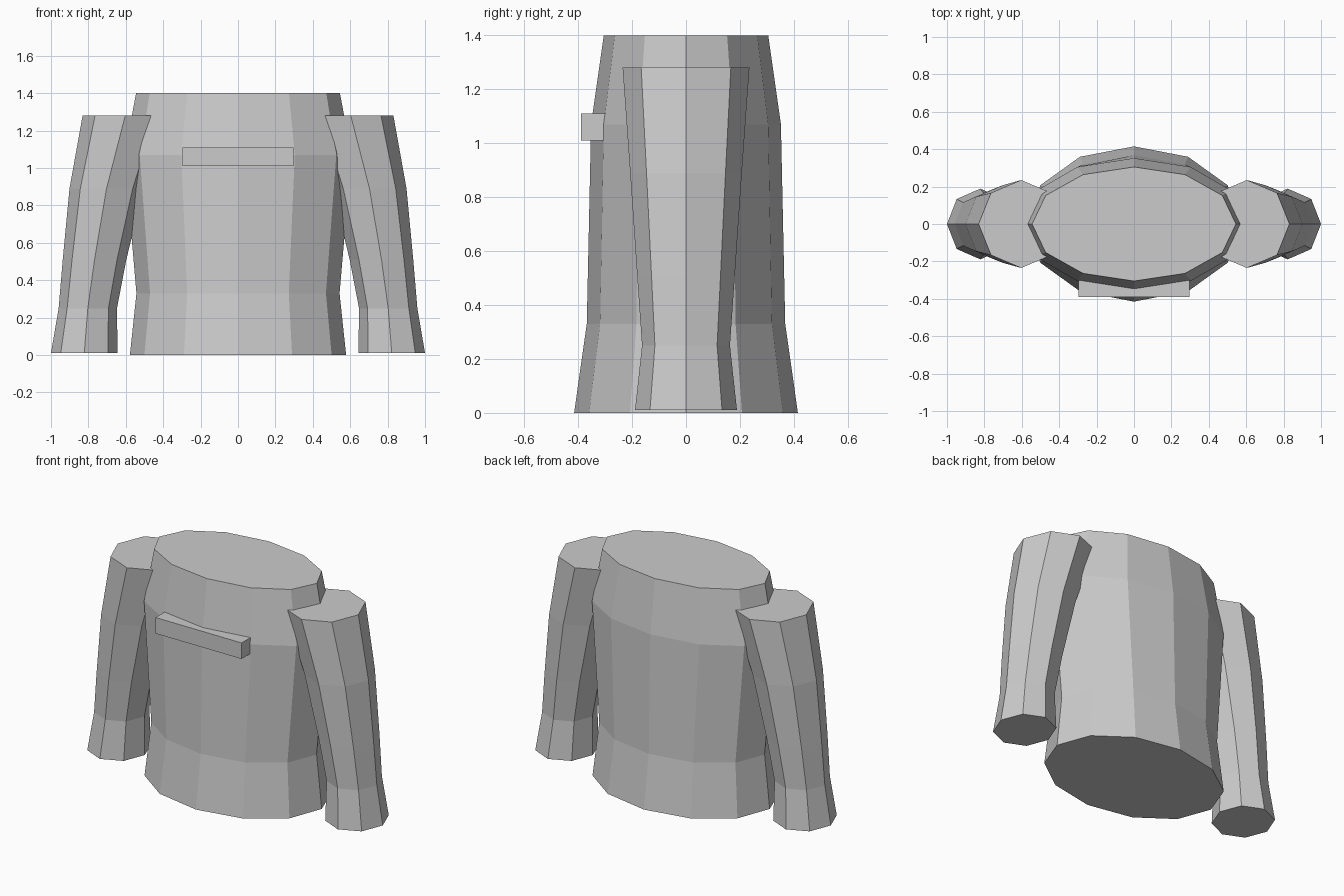
import bpy
import bmesh
from math import cos, sin, tau

if "Cube" in bpy.data.objects:
    bpy.data.objects.remove(bpy.data.objects["Cube"], do_unlink=True)

grey = bpy.data.materials.new("plain_grey")
grey.use_nodes = True
colour = (0.6, 0.6, 0.6, 1)
grey.diffuse_color = colour
grey.node_tree.nodes["Principled BSDF"].inputs["Base Color"].default_value = colour


def add_object(name, bm):
    bmesh.ops.recalc_face_normals(bm, faces=bm.faces)
    mesh = bpy.data.meshes.new(name)
    bm.to_mesh(mesh)
    bm.free()
    mesh.materials.append(grey)
    obj = bpy.data.objects.new(name, mesh)
    bpy.context.collection.objects.link(obj)
    return obj


def loft(name, sides, rings):
    """Capped tube through elliptical rings given as (centre x, z, radius x, radius y)."""
    bm = bmesh.new()
    loops = [[bm.verts.new((cx + rx * cos(tau * i / sides), ry * sin(tau * i / sides), z))
              for i in range(sides)] for cx, z, rx, ry in rings]
    for low, high in zip(loops, loops[1:]):
        for i in range(sides):
            j = (i + 1) % sides
            bm.faces.new((low[i], low[j], high[j], high[i]))
    bm.faces.new(loops[0])
    bm.faces.new(loops[-1])
    return add_object(name, bm)


# Jacket body with a flared hem and tapered shoulders
loft("torso", 12, [(0, 0, 0.578, 0.415), (0, 0.33, 0.543, 0.368),
                   (0, 1.07, 0.607, 0.352), (0, 1.4, 0.545, 0.305)])

# Sleeves, curving outwards to flared cuffs
sleeve = [(0.822, 0.01, 0.178, 0.189), (0.803, 0.25, 0.156, 0.163),
          (0.767, 0.51, 0.17, 0.181), (0.703, 0.89, 0.198, 0.207),
          (0.603, 1.28, 0.228, 0.235)]
for side, sign in (("left", 1), ("right", -1)):
    loft(side + "_sleeve", 8, [(sign * cx, z, rx, ry) for cx, z, rx, ry in sleeve])

# Raised bar across the chest
bm = bmesh.new()
bmesh.ops.create_cube(bm, size=1)
bmesh.ops.scale(bm, vec=(0.594, 0.09, 0.1), verts=bm.verts)
bmesh.ops.translate(bm, vec=(0, -0.344, 1.06), verts=bm.verts)
add_object("chest_bar", bm)
